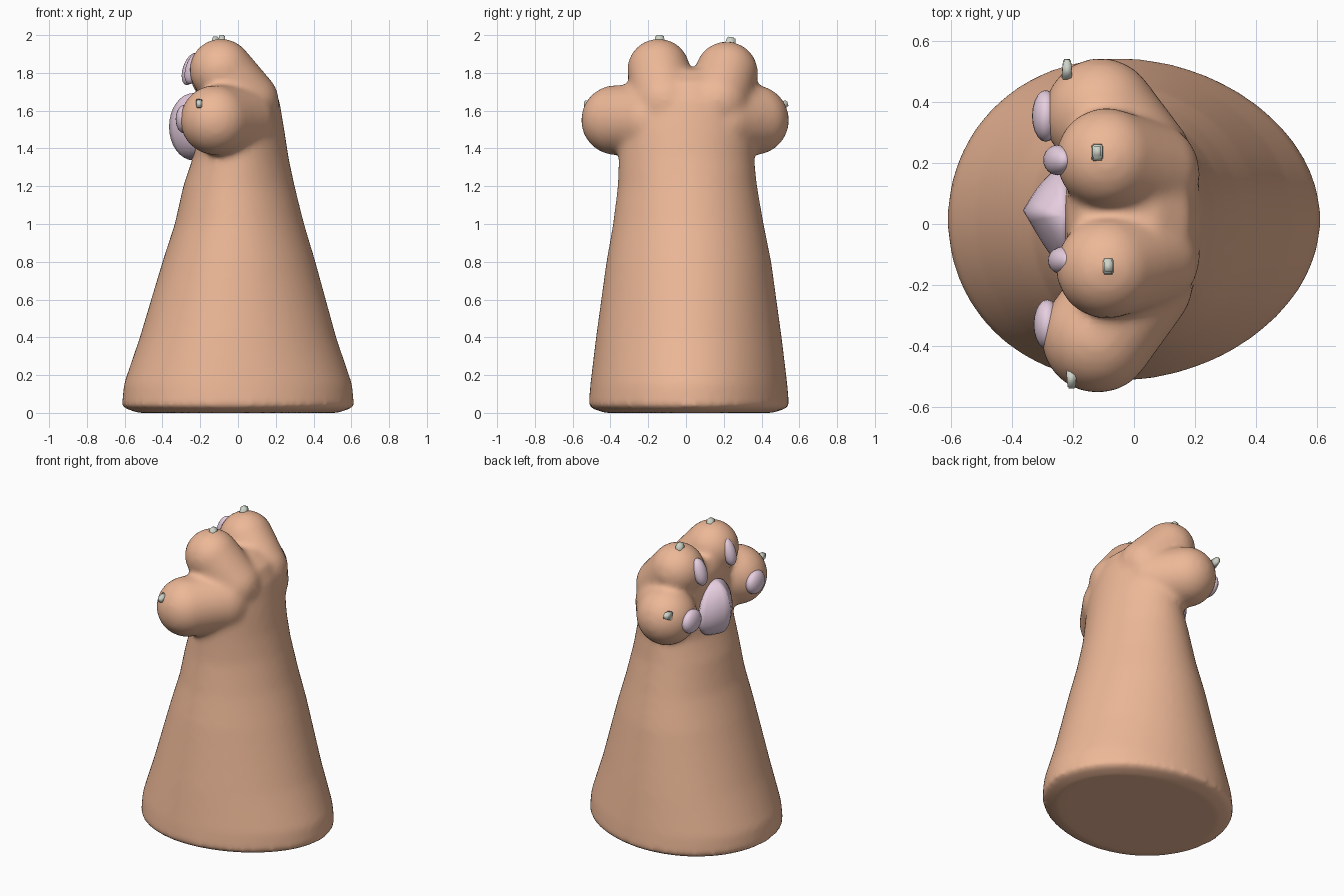
import bpy, bmesh, math
from mathutils import Vector, Matrix

if "Cube" in bpy.data.objects:
    bpy.data.objects.remove(bpy.data.objects["Cube"])


def material(name, rgb):
    m = bpy.data.materials.new(name)
    m.diffuse_color = (*rgb, 1)
    m.use_nodes = True
    m.node_tree.nodes["Principled BSDF"].inputs["Base Color"].default_value = m.diffuse_color
    return m


FUR = material("fur", (0.85, 0.48, 0.31))
PAD = material("pad", (0.80, 0.62, 0.75))
CLAW = material("claw", (0.62, 0.66, 0.58))


def finish(bm, name, mat, smooth=True):
    bmesh.ops.recalc_face_normals(bm, faces=bm.faces)
    mesh = bpy.data.meshes.new(name)
    bm.to_mesh(mesh)
    bm.free()
    ob = bpy.data.objects.new(name, mesh)
    bpy.context.collection.objects.link(ob)
    mesh.materials.append(mat)
    for p in mesh.polygons:
        p.use_smooth = smooth
    return ob


def toe(bm, a, b, r):
    # chain of spheres from tip a to root b
    for i in range(7):
        c = Vector(a).lerp(Vector(b), i / 6)
        bmesh.ops.create_icosphere(bm, subdivisions=4, radius=r, matrix=Matrix.Translation(c))


# Foreleg: egg-shaped sections (z, x min, x max, y min, y max)
SECTIONS = [
    (0.00, -.53, .53, -.43, .46), (0.03, -.615, .615, -.515, .545),
    (0.15, -.605, .605, -.505, .535), (0.40, -.52, .52, -.475, .505),
    (0.80, -.40, .41, -.42, .45), (1.00, -.335, .35, -.385, .41),
    (1.20, -.29, .30, -.36, .375), (1.35, -.24, .268, -.355, .36),
    (1.50, -.23, .245, -.36, .37), (1.65, -.23, .22, -.34, .37),
    (1.75, -.22, .18, -.29, .33), (1.82, -.18, .08, -.22, .27)]
N = 64
bm = bmesh.new()
rings = []
for z, x0, x1, y0, y1 in SECTIONS:
    ring = []
    for i in range(N):
        t = 2 * math.pi * i / N
        c, s = math.cos(t), math.sin(t)
        x = (x0 + x1) / 2 + (x1 - x0) / 2 * c
        y = (y0 + y1) / 2 + (y1 - y0) / 2 * s * (1 - 0.08 * c)
        ring.append(bm.verts.new((x, y, z)))
    rings.append(ring)
for a, b in zip(rings, rings[1:]):
    for i in range(N):
        j = (i + 1) % N
        bm.faces.new((a[i], a[j], b[j], b[i]))
bm.faces.new(rings[0][::-1])
bm.faces.new(rings[-1])

# Two upper toes and two side toes, fused into the leg
toe(bm, (-.09, -.145, 1.815), (.05, -.11, 1.65), .167)
toe(bm, (-.09, .215, 1.80), (.05, .17, 1.65), .167)
toe(bm, (-.12, -.37, 1.55), (.01, -.19, 1.55), .186)
toe(bm, (-.11, .36, 1.55), (.01, .20, 1.55), .186)
leg = finish(bm, "paw_and_leg", FUR)
rm = leg.modifiers.new("fuse", 'REMESH')
rm.mode = 'VOXEL'
rm.voxel_size = 0.018
rm.use_smooth_shade = True
sm = leg.modifiers.new("soften", 'SMOOTH')
sm.factor = 0.5
sm.iterations = 12

# Main pad: rounded in profile, ridged in plan
bm = bmesh.new()
bmesh.ops.create_uvsphere(bm, u_segments=24, v_segments=16, radius=1)
for v in bm.verts:
    u, w, h = v.co
    k = math.hypot(u, w) / max(abs(u) + abs(w), 1e-6)
    k = 0.2 + 0.8 * k
    v.co = (-.235 + .13 * u * k, .025 + .175 * w * k * (1 - .2 * h) - .02 * u, 1.515 + .178 * h)
finish(bm, "main_pad", PAD)

# Toe pads: centre, radii, lean about y
PADS = [("inner_pad_a", (-.235, -.12, 1.825), (.042, .045, .088), 18),
        ("inner_pad_b", (-.25, .21, 1.82), (.042, .05, .088), 18),
        ("outer_pad_a", (-.285, -.33, 1.555), (.045, .082, .075), 0),
        ("outer_pad_b", (-.29, .355, 1.555), (.045, .085, .075), 0)]
for name, c, r, lean in PADS:
    bm = bmesh.new()
    m = Matrix.Translation(c) @ Matrix.Rotation(math.radians(lean), 4, 'Y') @ Matrix.Diagonal((*r, 1))
    bmesh.ops.create_uvsphere(bm, u_segments=20, v_segments=12, radius=1, matrix=m)
    finish(bm, name, PAD)

# Claws: tapered blocks, pointing up or sideways (angle about x)
CLAWS = [("inner_claw_a", (-.085, -.14, 1.965), (.044, .07, .07), 0),
         ("inner_claw_b", (-.12, .235, 1.955), (.044, .07, .07), -8),
         ("outer_claw_a", (-.205, -.51, 1.635), (.036, .055, .06), 90),
         ("outer_claw_b", (-.22, .51, 1.63), (.036, .055, .06), -75)]
for name, c, size, ang in CLAWS:
    bm = bmesh.new()
    bmesh.ops.create_cube(bm, size=1)
    for v in bm.verts:
        if v.co.z > 0:
            v.co.x *= 0.7
            v.co.y *= 0.6
    bmesh.ops.bevel(bm, geom=bm.edges[:], offset=0.08, segments=2, affect='EDGES')
    bm.transform(Matrix.Translation(c) @ Matrix.Rotation(math.radians(ang), 4, 'X')
                 @ Matrix.Diagonal((*size, 1)))
    finish(bm, name, CLAW)
